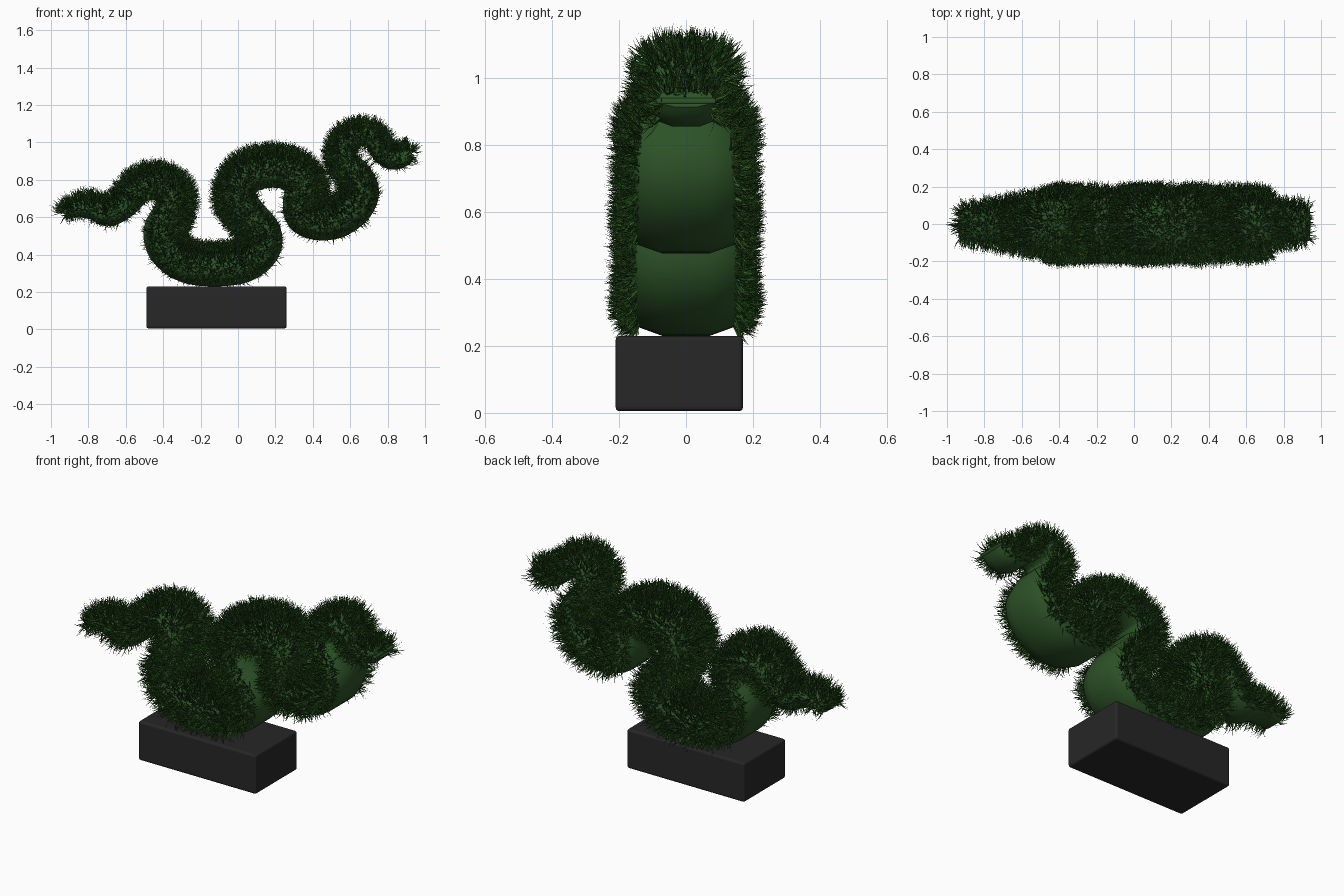
import bpy, bmesh, math, random
from mathutils import Vector

if "Cube" in bpy.data.objects:
    bpy.data.objects.remove(bpy.data.objects["Cube"])

random.seed(4)


def material(name, rgb):
    m = bpy.data.materials.new(name)
    m.diffuse_color = (*rgb, 1)
    m.use_nodes = True
    m.node_tree.nodes["Principled BSDF"].inputs["Base Color"].default_value = m.diffuse_color
    return m


LEAF = material("body_green", (0.025, 0.085, 0.02))
GRASS = material("grass_green", (0.02, 0.085, 0.012))
GRASS_LIGHT = material("grass_light", (0.04, 0.13, 0.02))
BLACK = material("plinth_black", (0.02, 0.02, 0.02))


def add_object(name, bm, *mats):
    me = bpy.data.meshes.new(name)
    bm.to_mesh(me)
    bm.free()
    for m in mats:
        me.materials.append(m)
    ob = bpy.data.objects.new(name, me)
    bpy.context.collection.objects.link(ob)
    return ob


def box(name, centre, size, bevel, mat):
    bm = bmesh.new()
    bmesh.ops.create_cube(bm, size=1)
    for v in bm.verts:
        v.co = Vector([v.co[i] * size[i] + centre[i] for i in range(3)])
    bmesh.ops.bevel(bm, geom=bm.edges[:], offset=bevel, segments=3, profile=0.5, affect='EDGES')
    return add_object(name, bm, mat)


# Plinth
box("plinth", (-0.115, -0.02, 0.1175), (0.75, 0.38, 0.225), 0.012, BLACK)

# Body path from tail to head: x, z, half thickness, half width
PATH = [
    (-0.93, 0.62, .028, .075), (-0.85, 0.645, .046, .09), (-0.77, 0.64, .056, .10),
    (-0.69, 0.615, .065, .115), (-0.60, 0.67, .07, .13), (-0.53, 0.745, .075, .14),
    (-0.44, 0.775, .08, .155), (-0.355, 0.73, .085, .165), (-0.36, 0.63, .09, .168),
    (-0.41, 0.53, .095, .17), (-0.385, 0.425, .095, .17), (-0.28, 0.345, .095, .17),
    (-0.13, 0.325, .095, .17), (0.03, 0.345, .095, .17), (0.13, 0.425, .095, .17),
    (0.135, 0.52, .095, .17), (0.06, 0.61, .095, .17), (0.0, 0.71, .095, .17),
    (0.04, 0.81, .095, .17), (0.15, 0.85, .095, .17), (0.27, 0.84, .095, .17),
    (0.35, 0.77, .095, .17), (0.335, 0.68, .095, .17), (0.345, 0.605, .092, .17),
    (0.42, 0.57, .092, .17), (0.53, 0.58, .092, .17), (0.63, 0.65, .09, .165),
    (0.67, 0.74, .085, .16), (0.635, 0.83, .078, .15), (0.575, 0.90, .068, .14),
    (0.575, 0.985, .062, .13), (0.65, 1.035, .058, .125), (0.725, 1.01, .055, .115),
    (0.765, 0.945, .052, .10), (0.825, 0.91, .056, .095), (0.885, 0.92, .05, .092),
    (0.93, 0.94, .03, .08)]

# Smooth the path (Catmull-Rom)
STEPS = 4
rows = []
P = [Vector(p) for p in PATH]
for i in range(len(P) - 1):
    a, b, c, d = P[max(i - 1, 0)], P[i], P[i + 1], P[min(i + 2, len(P) - 1)]
    for s in range(STEPS):
        t = s / STEPS
        rows.append(0.5 * (2 * b + (c - a) * t + (2 * a - 5 * b + 4 * c - d) * t * t
                           + (3 * b - a - 3 * c + d) * t ** 3))
rows.append(P[-1])

# Cross-section (side, back): flat belly, upright sides, round back
HALF = [(0.42, -1), (0.85, -0.72), (1, -0.4), (1, 0.1), (0.93, 0.5), (0.7, 0.83), (0.36, 0.98)]
SECTION = [(0, -1)] + HALF + [(0, 1)] + [(-u, v) for u, v in reversed(HALF)]
N = len(SECTION)

grid = []
for i, r in enumerate(rows):
    d = rows[min(i + 1, len(rows) - 1)] - rows[max(i - 1, 0)]
    tang = Vector((d[0], 0, d[1])).normalized()
    up = Vector((-tang.z, 0, tang.x))
    centre = Vector((r[0], 0, r[1]))
    grid.append([centre + up * (v * r[2]) + Vector((0, u * r[3], 0)) for u, v in SECTION])

# Body skin
bm = bmesh.new()
rings = [[bm.verts.new(co) for co in ring] for ring in grid]
for a, b in zip(rings, rings[1:]):
    for k in range(N):
        bm.faces.new((a[k], a[(k + 1) % N], b[(k + 1) % N], b[k]))
bm.faces.new(rings[0])
bm.faces.new(rings[-1][::-1])
bmesh.ops.recalc_face_normals(bm, faces=bm.faces[:])
for f in bm.faces:
    f.smooth = len(f.verts) == 4
body = add_object("serpent_body", bm, LEAF)

# Upper lip over the mouth
box("upper_lip", (0.915, 0, 0.93), (0.05, 0.18, 0.018), 0.007, LEAF)

# Grass patches: everything except the belly
patches, weights = [], []
for i in range(len(grid) - 1):
    for k in range(2, N - 2):
        q = (grid[i][k], grid[i][k + 1], grid[i + 1][k + 1], grid[i + 1][k])
        n = (q[2] - q[0]).cross(q[3] - q[1])
        mid = (q[0] + q[2]) / 2
        axis = Vector((rows[i][0], 0, rows[i][1]))
        if n.dot(mid - axis) < 0:
            n = -n
        patches.append((q, n.normalized()))
        weights.append(n.length)
# End caps get blades too
tip = [(grid[0], Vector((-1, 0, 0.2))), (grid[-1], Vector((1, 0, 0.4)))]
for ring, n in tip:
    patches.append(((ring[4], ring[8], ring[12], ring[8]), n.normalized()))
    weights.append(0.006)


def rand_vec(s):
    return Vector((random.gauss(0, s), random.gauss(0, s), random.gauss(0, s)))


# Grass blades: tapered, bent strips
bm = bmesh.new()
for q, n in random.choices(patches, weights, k=26000):
    s, t = random.random(), random.random()
    root = q[0].lerp(q[1], s).lerp(q[3].lerp(q[2], s), t) - n * 0.004
    d = (n + rand_vec(0.33)).normalized()
    if d.dot(n) < 0.3:
        d = (d + n).normalized()
    bend = (d + Vector((0, 0, 0.4)) + rand_vec(0.25)).normalized()
    length = random.uniform(0.04, 0.085)
    side = d.cross(rand_vec(1)).normalized() * random.uniform(0.0022, 0.0038)
    mid = root + d * length * 0.55
    end = mid + bend * length * 0.45
    a, b, c, e, f = [bm.verts.new(p) for p in
                     (root - side, root + side, mid + side * 0.75, mid - side * 0.75, end)]
    m = 1 if random.random() < 0.25 else 0
    bm.faces.new((a, b, c, e)).material_index = m
    bm.faces.new((e, c, f)).material_index = m
add_object("grass_blades", bm, GRASS, GRASS_LIGHT)
